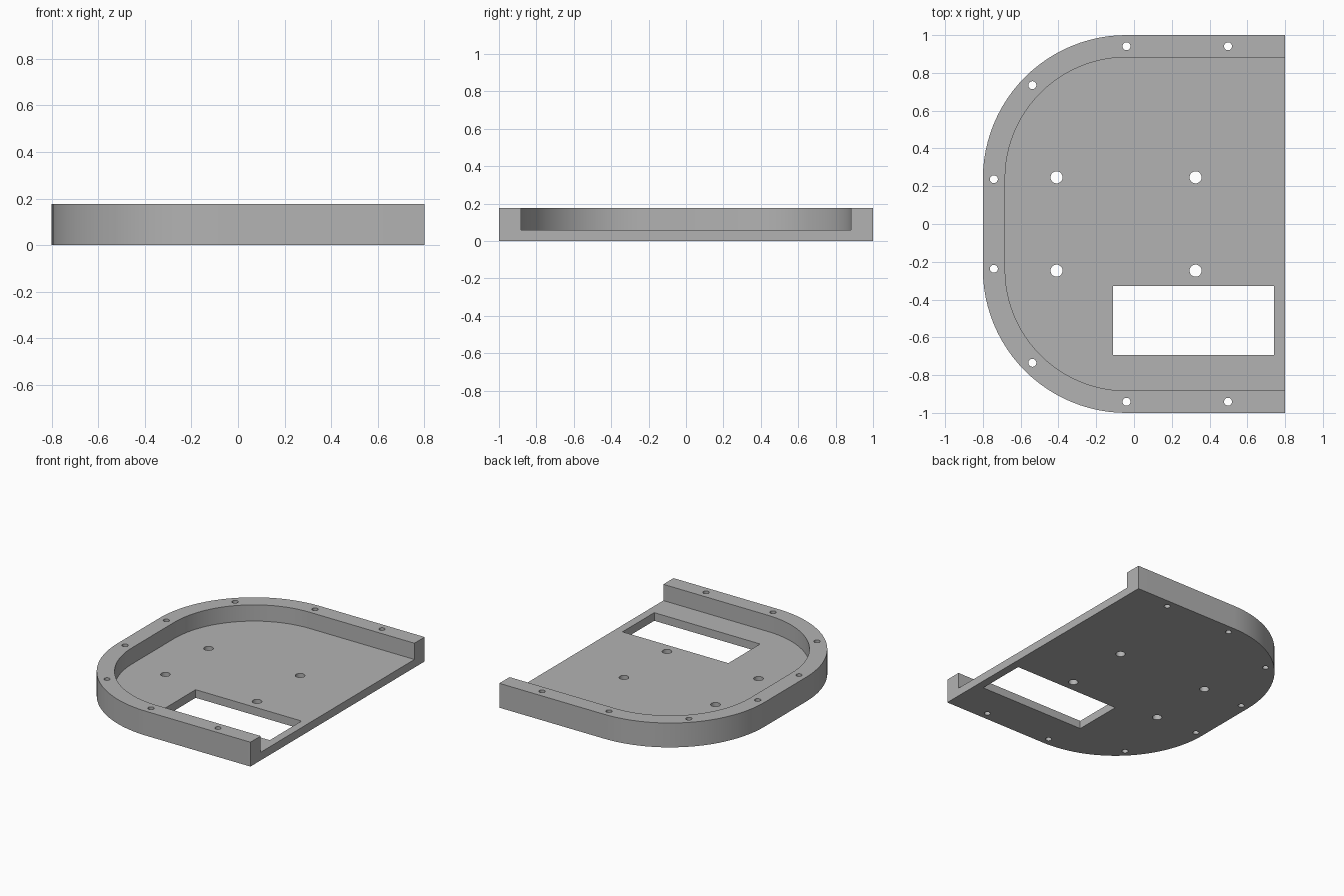
import bpy, bmesh
from math import sin, cos, pi, radians

HEIGHT, FLOOR, WALL = 0.177, 0.059, 0.1176
CORNER = (-0.04, 0.24)

if "Cube" in bpy.data.objects:
    bpy.data.objects.remove(bpy.data.objects["Cube"], do_unlink=True)

grey = bpy.data.materials.new("plain grey")
grey.use_nodes = True
grey.diffuse_color = (0.45, 0.45, 0.45, 1)
grey.node_tree.nodes["Principled BSDF"].inputs["Base Color"].default_value = grey.diffuse_color


def prism(name, outline, z0, z1):
    """Extrude a closed outline between two heights."""
    bm = bmesh.new()
    face = bm.faces.new([bm.verts.new((x, y, z0)) for x, y in outline])
    top = bmesh.ops.extrude_face_region(bm, geom=[face])["geom"]
    verts = [v for v in top if isinstance(v, bmesh.types.BMVert)]
    bmesh.ops.translate(bm, verts=verts, vec=(0, 0, z1 - z0))
    bmesh.ops.recalc_face_normals(bm, faces=bm.faces)
    mesh = bpy.data.meshes.new(name)
    bm.to_mesh(mesh)
    bm.free()
    mesh.materials.append(grey)
    obj = bpy.data.objects.new(name, mesh)
    bpy.context.collection.objects.link(obj)
    return obj


def arc(cx, cy, r, start, end, steps):
    angles = [start + (end - start) * i / steps for i in range(steps + 1)]
    return [(cx + r * cos(a), cy + r * sin(a)) for a in angles]


def d_outline(inset, end_x):
    """Plate outline: two rounded corners on the right, square end on the left."""
    cx, cy = CORNER
    r = 0.76 - inset
    return (arc(cx, cy, r, pi / 2, pi, 24) + arc(cx, -cy, r, pi, 1.5 * pi, 24)
            + [(end_x, -cy - r), (end_x, cy + r)])


def cut(target, cutter):
    mod = target.modifiers.new(cutter.name, "BOOLEAN")
    mod.operation, mod.solver, mod.object = "DIFFERENCE", "EXACT", cutter
    bpy.context.view_layer.objects.active = target
    bpy.ops.object.modifier_apply(modifier=mod.name)
    bpy.data.objects.remove(cutter, do_unlink=True)


# Tray with rim, open on the square end
tray = prism("tray", d_outline(0, 0.8), 0, HEIGHT)
cut(tray, prism("recess_cutter", d_outline(WALL, 1), FLOOR, 0.5))

# Rectangular window in the floor
window = [(-0.11, -0.694), (0.741, -0.694), (0.741, -0.329), (-0.11, -0.329)]
cut(tray, prism("window_cutter", window, -0.1, 0.5))

# Rim screw holes and larger floor holes, mirrored front to back
rim_holes = [(0.498, 0.941), (-0.04, 0.941), (-0.538, 0.735), (-0.742, 0.237)]
floor_holes = [(-0.41, 0.247), (0.326, 0.247)]
for radius, centres in ((0.021, rim_holes), (0.032, floor_holes)):
    for x, y in centres:
        for side in (1, -1):
            ring = arc(x, side * y, radius, 0, 2 * pi, 32)[:-1]
            cut(tray, prism("hole_cutter", ring, -0.1, 0.5))

# Smooth curves, crisp edges
bpy.ops.object.select_all(action="DESELECT")
tray.select_set(True)
bpy.context.view_layer.objects.active = tray
bpy.ops.object.shade_smooth_by_angle(angle=radians(30))
